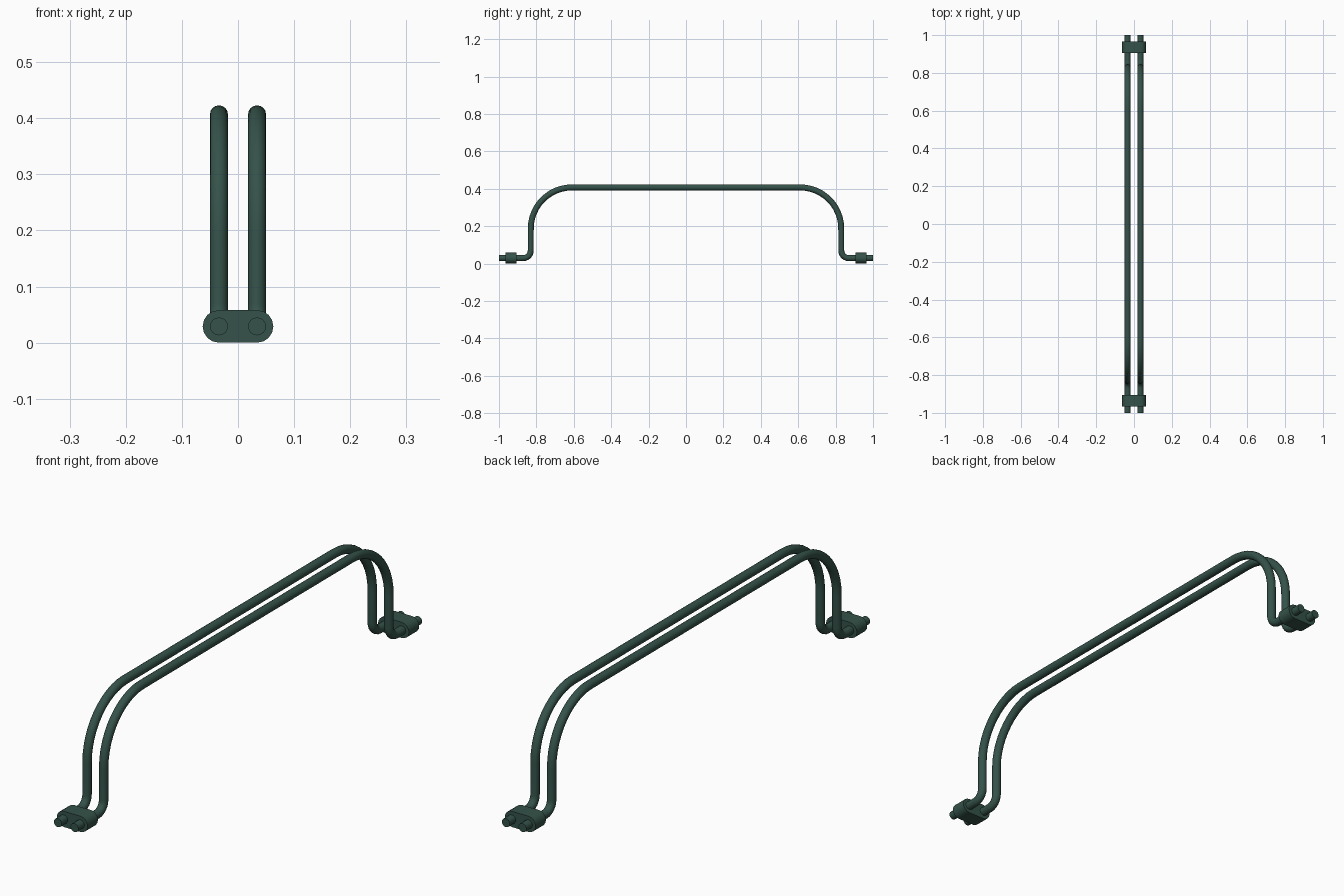
import bpy, bmesh, math
from mathutils import Vector

if "Cube" in bpy.data.objects:
    bpy.data.objects.remove(bpy.data.objects["Cube"])

green = bpy.data.materials.new("dark_green")
green.diffuse_color = (0.035, 0.085, 0.068, 1)
green.use_nodes = True
green.node_tree.nodes["Principled BSDF"].inputs["Base Color"].default_value = green.diffuse_color

TUBE_X, TUBE_R, BASE_Z = 0.034, 0.016, 0.029


def finish(name, bm):
    bmesh.ops.recalc_face_normals(bm, faces=bm.faces)
    mesh = bpy.data.meshes.new(name)
    bm.to_mesh(mesh)
    bm.free()
    mesh.materials.append(green)
    obj = bpy.data.objects.new(name, mesh)
    bpy.context.collection.objects.link(obj)
    bpy.context.view_layer.objects.active = obj
    obj.select_set(True)
    bpy.ops.object.shade_smooth_by_angle(angle=math.radians(35))
    obj.select_set(False)


def arc(cy, cz, r, a0, a1, steps):
    angles = [math.radians(a0 + (a1 - a0) * i / steps) for i in range(steps + 1)]
    return [(cy + r * math.cos(a), cz + r * math.sin(a)) for a in angles]


# Side profile of one half (foot, small bend, upright, large bend), then mirrored
half = [(-1.0, BASE_Z)]
half += arc(-0.87, BASE_Z + 0.04, 0.04, -90, 0, 6)
half += arc(-0.61, 0.187, 0.22, 180, 90, 12)
path = half + [(-y, z) for y, z in reversed(half)]


def tube(name, x, sides=16):
    bm = bmesh.new()
    pts = [Vector((x, y, z)) for y, z in path]
    rings = []
    for i, p in enumerate(pts):
        before = (p - pts[max(i - 1, 0)]).normalized()
        after = (pts[min(i + 1, len(pts) - 1)] - p).normalized()
        t = (before + after).normalized()
        normal = Vector((1, 0, 0)).cross(t)
        ring = []
        for k in range(sides):
            a = math.tau * k / sides
            ring.append(bm.verts.new(p + TUBE_R * (Vector((math.cos(a), 0, 0)) + math.sin(a) * normal)))
        rings.append(ring)
    for r0, r1 in zip(rings, rings[1:]):
        for k in range(sides):
            j = (k + 1) % sides
            bm.faces.new((r0[k], r0[j], r1[j], r1[k]))
    bm.faces.new(rings[0])
    bm.faces.new(rings[-1])
    finish(name, bm)


# Rounded clamp block joining the two feet
def clamp(name, y0, y1):
    bm = bmesh.new()
    outline = arc(TUBE_X, BASE_Z, 0.029, -90, 90, 8) + arc(-TUBE_X, BASE_Z, 0.029, 90, 270, 8)
    face = bm.faces.new([bm.verts.new((x, y0, z)) for x, z in outline])
    new = bmesh.ops.extrude_face_region(bm, geom=[face])["geom"]
    bmesh.ops.translate(bm, vec=(0, y1 - y0, 0),
                        verts=[v for v in new if isinstance(v, bmesh.types.BMVert)])
    # extrusion keeps the start face, so the block is closed
    if face.is_valid is False or len(bm.faces) < len(outline) + 2:
        bmesh.ops.holes_fill(bm, edges=bm.edges, sides=0)
    finish(name, bm)


for side, s in (("left", -1), ("right", 1)):
    tube(side + "_rail_tube", s * TUBE_X)
clamp("front_clamp", -0.965, -0.905)
clamp("back_clamp", 0.905, 0.965)
